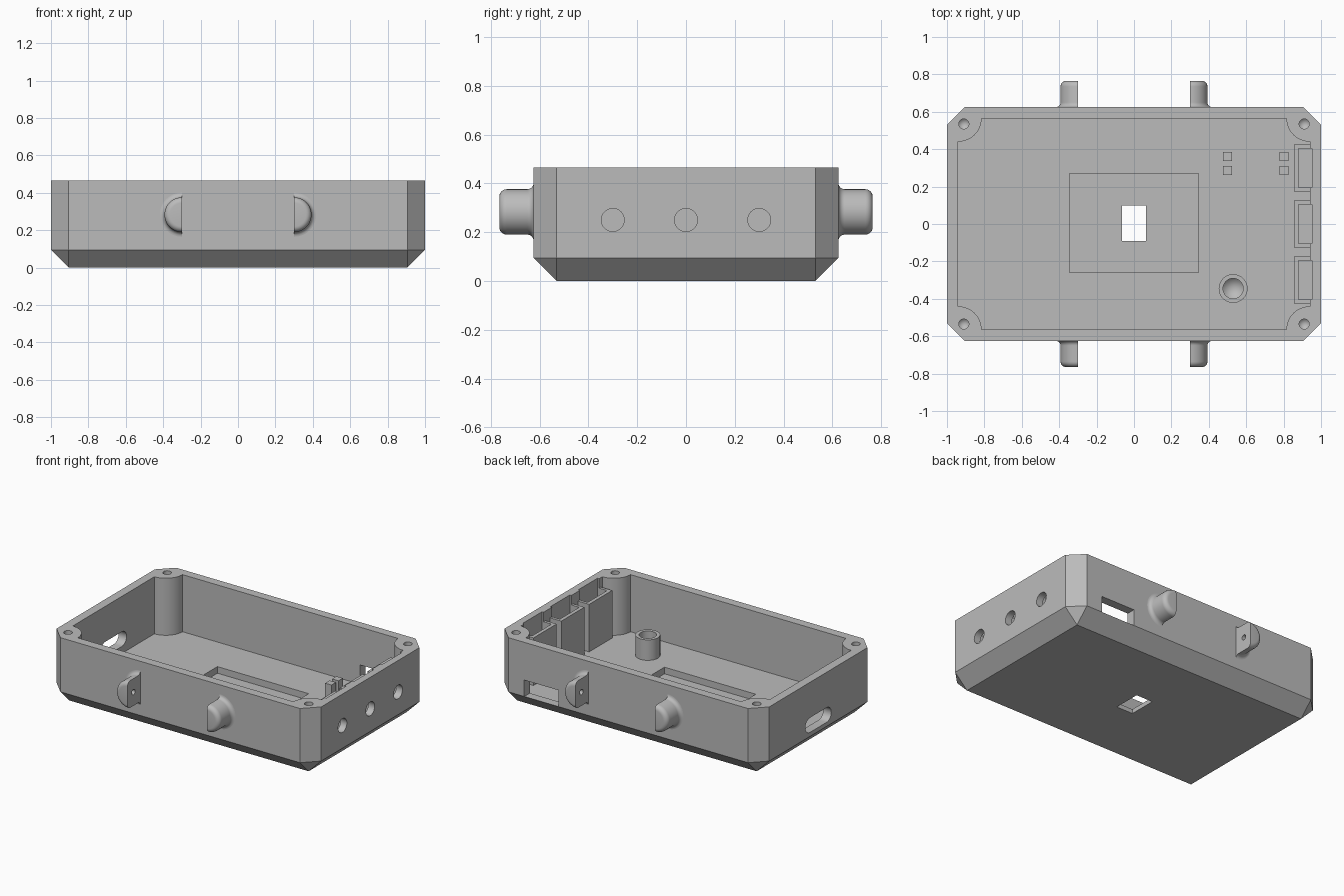
import bpy, bmesh, math
from mathutils import Vector, Matrix

cube = bpy.data.objects.get("Cube")
if cube:
    bpy.data.objects.remove(cube, do_unlink=True)

grey = bpy.data.materials.new("grey_plastic")
grey.use_nodes = True
COLOUR = (0.5, 0.5, 0.5, 1)
grey.diffuse_color = COLOUR
grey.node_tree.nodes["Principled BSDF"].inputs["Base Color"].default_value = COLOUR

HX, HY, TOP, CH = 1.0, 0.625, 0.465, 0.095   # outer shell and chamfer
IX, IY, FLOOR = 0.94, 0.565, 0.075           # cavity
POST = 0.125                                 # corner post radius


def finish(bm, name):
    bmesh.ops.recalc_face_normals(bm, faces=bm.faces)
    mesh = bpy.data.meshes.new(name)
    bm.to_mesh(mesh)
    bm.free()
    mesh.materials.append(grey)
    ob = bpy.data.objects.new(name, mesh)
    bpy.context.collection.objects.link(ob)
    return ob


def prism(name, outline, z0, z1):
    bm = bmesh.new()
    face = bm.faces.new([bm.verts.new((x, y, z0)) for x, y in outline])
    ext = bmesh.ops.extrude_face_region(bm, geom=[face])["geom"]
    bmesh.ops.translate(bm, vec=(0, 0, z1 - z0),
                        verts=[v for v in ext if isinstance(v, bmesh.types.BMVert)])
    return finish(bm, name)


def box(name, x0, x1, y0, y1, z0, z1):
    return prism(name, [(x0, y0), (x1, y0), (x1, y1), (x0, y1)], z0, z1)


def cylinder(name, centre, axis, r, length, sides=32):
    bm = bmesh.new()
    rot = Vector(axis).to_track_quat('Z', 'Y').to_matrix().to_4x4()
    bmesh.ops.create_cone(bm, cap_ends=True, segments=sides, radius1=r, radius2=r,
                          depth=length, matrix=Matrix.Translation(centre) @ rot)
    return finish(bm, name)


def lathe(name, profile, start=0, turn=2 * math.pi, steps=32):
    """Spin an (r, z) profile round z; a partial turn is closed flat."""
    bm = bmesh.new()
    verts = [bm.verts.new((r * math.cos(start), r * math.sin(start), z)) for r, z in profile]
    edges = [bm.edges.new(p) for p in zip(verts, verts[1:])]
    bmesh.ops.spin(bm, geom=verts + edges, cent=(0, 0, 0), axis=(0, 0, 1),
                   angle=turn, steps=steps)
    bmesh.ops.remove_doubles(bm, verts=bm.verts, dist=1e-5)
    bmesh.ops.holes_fill(bm, edges=[e for e in bm.edges if e.is_boundary], sides=0)
    return finish(bm, name)


def drill(x, y, r, top, depth):
    """Blind hole cutter with a conical tip."""
    ob = lathe("drill", [(0, top - depth - r), (r, top - depth), (r, top + 0.05), (0, top + 0.05)])
    ob.data.transform(Matrix.Translation((x, y, 0)))
    return ob


def cut(ob, cutters):
    for c in cutters:
        mod = ob.modifiers.new("cut", 'BOOLEAN')
        mod.operation, mod.solver, mod.object = 'DIFFERENCE', 'EXACT', c
        bpy.context.view_layer.objects.active = ob
        bpy.ops.object.modifier_apply(modifier=mod.name)
        bpy.data.objects.remove(c, do_unlink=True)


def smooth(ob):
    bpy.ops.object.select_all(action='DESELECT')
    ob.select_set(True)
    bpy.context.view_layer.objects.active = ob
    bpy.ops.object.shade_smooth_by_angle(angle=math.radians(30))


signs = [(sx, sy) for sx in (1, -1) for sy in (1, -1)]
ports = (-0.3, 0, 0.3)

# Chamfered outer shell
bm = bmesh.new()
for sx, sy in signs:
    bm.verts.new((sx * (HX - CH), sy * (HY - CH), 0))
    for z in (CH, TOP):
        bm.verts.new((sx * (HX - CH), sy * HY, z))
        bm.verts.new((sx * HX, sy * (HY - CH), z))
bmesh.ops.convex_hull(bm, input=bm.verts)
bmesh.ops.dissolve_limit(bm, angle_limit=0.01, verts=bm.verts, edges=bm.edges)
body = finish(bm, "case_body")

# Cavity outline leaving a rounded screw post in each corner
outline = []
for i, (sx, sy) in enumerate([(1, 1), (-1, 1), (-1, -1), (1, -1)]):
    for k in range(13):
        a = math.radians(270 + 90 * i - 7.5 * k)
        outline.append((sx * IX + POST * math.cos(a), sy * IY + POST * math.sin(a)))
# snap arc ends onto the walls, ordered round the outline
outline = []
for i, (sx, sy) in enumerate([(1, 1), (-1, 1), (-1, -1), (1, -1)]):
    arc = [(sx * (IX - POST * math.sin(t)), sy * (IY - POST * math.cos(t)))
           for t in [math.pi / 2 * k / 12 for k in range(13)]]
    outline += arc if i % 2 == 0 else arc[::-1]
cutters = [prism("cavity", outline, FLOOR, 1)]

# Floor recess and window
cutters.append(box("recess", -0.345, 0.345, -0.26, 0.27, 0.03, 0.3))
cutters.append(box("window", -0.063, 0.063, -0.09, 0.1, -0.1, 0.2))
# Rear connector opening
cutters.append(box("rear_port", 0.525, 0.785, 0.5, 0.7, CH, 0.207))
# Round ports and shallow wall grooves on the left side
for y in ports:
    cutters.append(cylinder("round_port", (1, y, 0.25), (1, 0, 0), 0.047, 0.2))
    cutters.append(box("groove", 0.9, 0.952, y - 0.105, y + 0.105, FLOOR, 0.6))
# Rounded slot in the opposite side
slot = [(s * 0.09 + 0.05 * math.cos(a), 0.05 * math.sin(a))
        for s, first in ((1, -90), (-1, 90))
        for a in [math.radians(first + 15 * k) for k in range(13)]]
side_slot = prism("side_slot", slot, -0.15, 0.15)
side_slot.data.transform(Matrix.Translation((-1, 0, 0.173)) @ Matrix(
    ((0, 0, 1, 0), (1, 0, 0, 0), (0, 1, 0, 0), (0, 0, 0, 1))))
cutters.append(side_slot)
# Corner screw holes
cutters += [drill(sx * 0.91, sy * 0.535, 0.027, TOP, 0.15) for sx, sy in signs]
cut(body, cutters)
smooth(body)

# Round standoff
standoff = cylinder("standoff", (0.53, -0.345, 0.14), (0, 0, 1), 0.077, 0.15)
cut(standoff, [drill(0.53, -0.345, 0.054, 0.215, 0.07)])
smooth(standoff)

# Connector guide pins
for x in (0.5, 0.803):
    for y in (0.285, 0.36):
        box("guide_pin", x - 0.024, x + 0.024, y - 0.024, y + 0.024, FLOOR - 0.01, 0.185)

# Open-backed holders behind the round ports
for y in ports:
    u = [(0.945, 0.125), (0.855, 0.125), (0.855, -0.125), (0.945, -0.125),
         (0.945, -0.105), (0.88, -0.105), (0.88, 0.105), (0.945, 0.105)]
    prism("port_holder", [(px, py + y) for px, py in u], FLOOR - 0.01, 0.4)

# Half-round mounting lugs with flared roots and rounded ends
flare = [(0.118 - 0.025 * math.sin(t), 0.025 - 0.025 * math.cos(t))
         for t in [math.pi / 2 * k / 6 for k in range(7)]]
flare = [(0.093 + 0.025 * (1 - math.sin(t)), 0.025 * (1 - math.cos(t)))
         for t in [math.pi / 2 * k / 6 for k in range(7)]]
tip = [(0.063 + 0.03 * math.cos(t), 0.11 + 0.03 * math.sin(t))
       for t in [math.pi / 2 * k / 6 for k in range(7)]]
lug_profile = [(0, -0.01), (0.118, -0.01)] + flare + tip + [(0, 0.14)]
for sx, sy in signs:
    lug = lathe("mounting_lug", lug_profile, -math.pi / 2, math.pi, 24)
    lug.data.transform(Matrix(((sx, 0, 0, sx * 0.3), (0, 0, sy, sy * HY),
                               (0, 1, 0, 0.283), (0, 0, 0, 1))))
    bm = bmesh.new()
    bm.from_mesh(lug.data)
    bmesh.ops.recalc_face_normals(bm, faces=bm.faces)
    bm.to_mesh(lug.data)
    bm.free()
    cut(lug, [cylinder("lug_hole", (sx * 0.3, sy * 0.7, 0.283), (1, 0, 0), 0.018, 0.1, 20)])
    smooth(lug)
